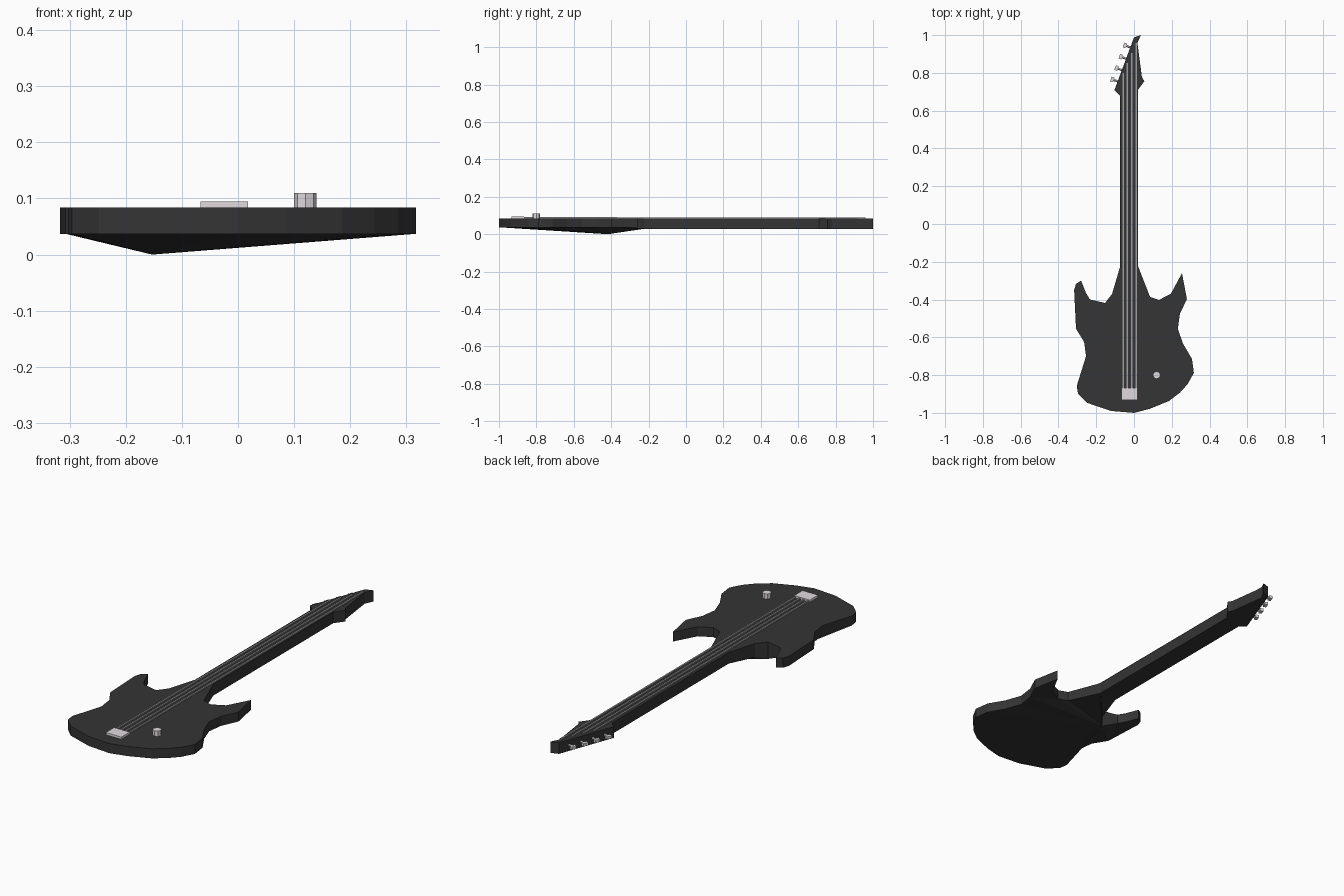
import bpy, bmesh, math
from mathutils import Vector

if "Cube" in bpy.data.objects:
    bpy.data.objects.remove(bpy.data.objects["Cube"])

TOP, BACK, NECK_BACK = 0.084, 0.037, 0.029


def material(name, color):
    m = bpy.data.materials.new(name)
    m.diffuse_color = (*color, 1)
    m.use_nodes = True
    m.node_tree.nodes["Principled BSDF"].inputs["Base Color"].default_value = m.diffuse_color
    return m


dark = material("dark_finish", (0.035, 0.035, 0.035))
steel = material("string_steel", (0.35, 0.35, 0.35))
pale = material("pale_metal", (0.75, 0.70, 0.73))


def finish(bm, name, mat):
    bmesh.ops.recalc_face_normals(bm, faces=bm.faces)
    me = bpy.data.meshes.new(name)
    bm.to_mesh(me)
    bm.free()
    me.materials.append(mat)
    ob = bpy.data.objects.new(name, me)
    bpy.context.collection.objects.link(ob)
    return ob


def slab(name, outline, back, mat, heights={}, back_faces=None):
    """Flat-topped plate from an outline, with optional shaped back."""
    bm = bmesh.new()
    top = [bm.verts.new((x, y, TOP)) for x, y in outline]
    low = [bm.verts.new((x, y, heights.get(i, back))) for i, (x, y) in enumerate(outline)]
    n = len(outline)
    bm.faces.new(top)
    for i in range(n):
        j = (i + 1) % n
        bm.faces.new((top[i], top[j], low[j], low[i]))
    for f in back_faces or [range(n)]:
        bm.faces.new([low[i] for i in f])
    return finish(bm, name, mat)


def bar(name, a, b, width, height, mat):
    """Box beam running from a to b."""
    a, b = Vector(a), Vector(b)
    side = (b - a).cross(Vector((0, 0, 1))).normalized() * width / 2
    up = Vector((0, 0, height / 2))
    bm = bmesh.new()
    ends = [[bm.verts.new(p + s * side + u * up) for s, u in ((-1, -1), (1, -1), (1, 1), (-1, 1))]
            for p in (a, b)]
    for ring in ends:
        bm.faces.new(ring)
    for i in range(4):
        j = (i + 1) % 4
        bm.faces.new((ends[0][i], ends[0][j], ends[1][j], ends[1][i]))
    return finish(bm, name, mat)


def rod(name, a, b, radius, sides, mat):
    """Faceted cylinder running from a to b."""
    a, b = Vector(a), Vector(b)
    bm = bmesh.new()
    bmesh.ops.create_cone(bm, cap_ends=True, segments=sides, radius1=radius,
                          radius2=radius, depth=(b - a).length)
    rot = Vector((0, 0, 1)).rotation_difference(b - a).to_matrix()
    for v in bm.verts:
        v.co = rot @ v.co + (a + b) / 2
    return finish(bm, name, mat)


# Body: two-horned outline, back swelling to a heel point at vertex 2
body = [(-.074, -.227), (-.116, -.37), (-.153, -.418), (-.233, -.40), (-.254, -.365),
        (-.28, -.30), (-.307, -.317), (-.317, -.35), (-.307, -.555), (-.264, -.624),
        (-.254, -.70), (-.303, -.857), (-.296, -.90), (-.248, -.947), (-.12, -.99),
        (0, -1), (.085, -.978), (.185, -.937), (.243, -.893), (.285, -.846),
        (.317, -.788), (.307, -.714), (.26, -.635), (.232, -.555), (.243, -.476),
        (.28, -.397), (.254, -.26), (.195, -.37), (.132, -.402), (.085, -.386),
        (.021, -.222)]
back_faces = [(2, i, i + 1) for i in range(8, 24)]
back_faces += [range(3, 9), (2, 3, 8), range(24, 29), (2, 24, 28),
               (2, 28, 29), (2, 29, 30), (2, 30, 1), (1, 30, 0)]
slab("body", body, BACK, dark, {0: NECK_BACK, 1: .016, 2: 0.0, 30: NECK_BACK}, back_faces)

# Neck and pointed headstock
slab("neck", [(-.074, -.227), (.021, -.222), (.021, .68), (-.074, .68)], NECK_BACK, dark)
slab("headstock", [(-.074, .68), (.021, .68), (.021, .71), (.055, .756), (.042, .777),
                   (.018, .96), (.037, 1.0), (0, .988), (-.104, .708)], NECK_BACK, dark)

# Bridge and control knob
bar("bridge", (-.0245, -.932, .0885), (-.0245, -.867, .0885), .085, .013, pale)
rod("control_knob", (.12, -.80, TOP - .002), (.12, -.80, .11), .02, 8, pale)

# Strings, and one tuner per string along the slanted head edge
edge = Vector((.104, .28, 0)).normalized()
out = Vector((-edge.y, edge.x, 0))
for i in range(4):
    x = -.058 + i * .0233
    bar(f"string_{i + 1}", (x, -.87, .088), (x, .80 + i * .053, .0865), .008, .006, steel)
    y = .755 + i * .06
    base = Vector((-.104 + (y - .708) * .104 / .28, y, .058))
    tip = base + out * .022
    rod(f"tuner_post_{i + 1}", base - out * .01, tip, .006, 6, pale)
    bar(f"tuner_button_{i + 1}", tip, tip + out * .016, .026, .014, pale)
